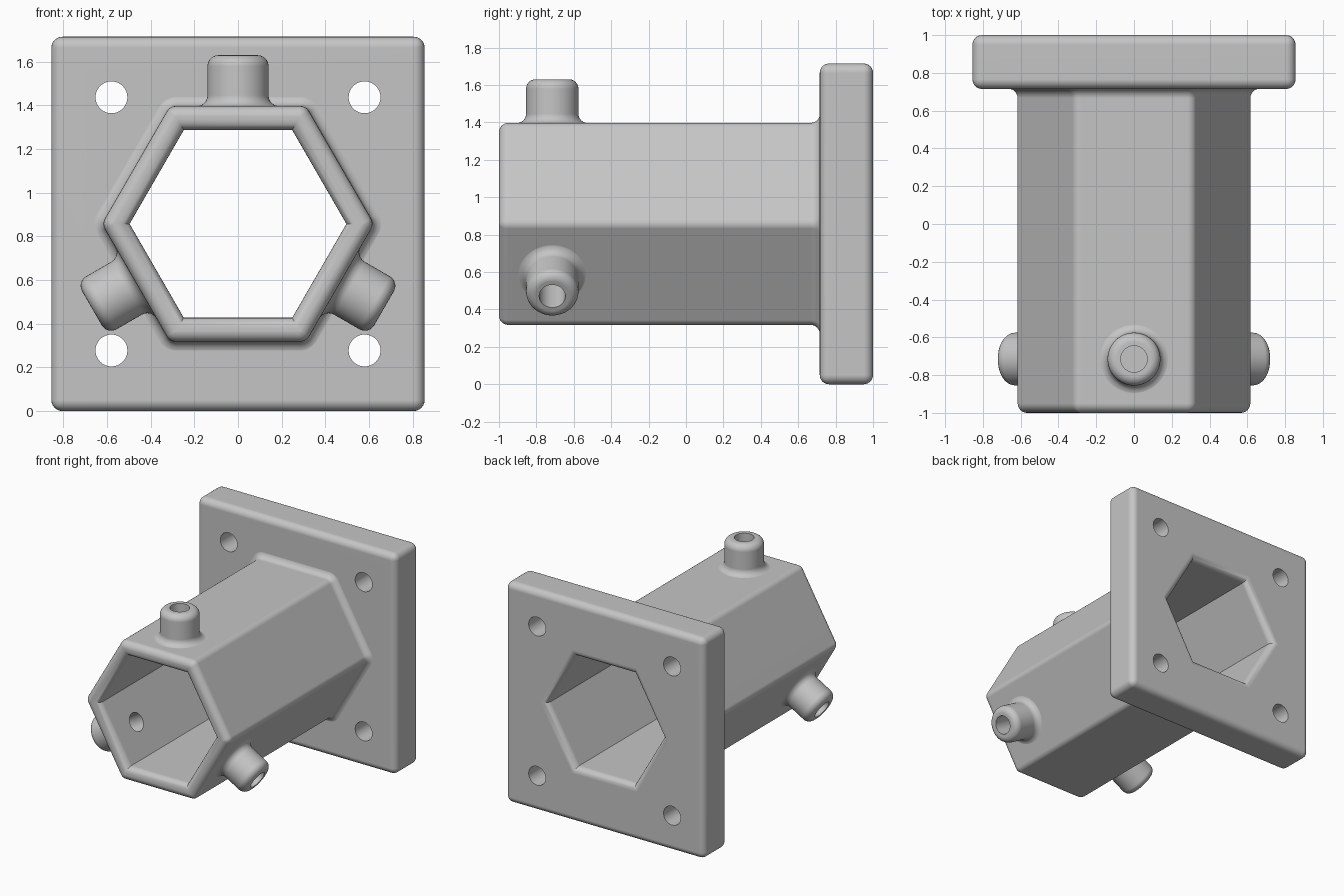
import bpy, bmesh
from math import sin, cos, pi, radians, sqrt
from mathutils import Matrix, Vector

if "Cube" in bpy.data.objects:
    bpy.data.objects.remove(bpy.data.objects["Cube"], do_unlink=True)

CZ = 0.8575        # height of the bore axis
FILLET = 0.05
STEPS = 6
BOSS_Y = -0.715
QUARTER = [radians(90) * i / STEPS for i in range(STEPS + 1)]

grey = bpy.data.materials.new("light grey")
grey.use_nodes = True
grey.diffuse_color = (0.56, 0.56, 0.56, 1)
grey.node_tree.nodes["Principled BSDF"].inputs["Base Color"].default_value = (0.56, 0.56, 0.56, 1)


def make_object(name, bm):
    bmesh.ops.recalc_face_normals(bm, faces=bm.faces)
    mesh = bpy.data.meshes.new(name)
    bm.to_mesh(mesh)
    bm.free()
    mesh.materials.append(grey)
    obj = bpy.data.objects.new(name, mesh)
    bpy.context.collection.objects.link(obj)
    return obj


def loft(name, rings):
    """Join equal-length rings of points into a capped solid."""
    bm = bmesh.new()
    loops = [[bm.verts.new(p) for p in ring] for ring in rings]
    n = len(loops[0])
    for a, b in zip(loops, loops[1:]):
        for i in range(n):
            j = (i + 1) % n
            bm.faces.new((a[i], a[j], b[j], b[i]))
    bm.faces.new(loops[0])
    bm.faces.new(loops[-1])
    return make_object(name, bm)


def hexagon(apothem, y, radius=0.0):
    """Hexagon around the bore axis, grown outwards by a corner radius."""
    points = []
    for k in range(6):
        corner = k * pi / 3
        reach = apothem * 2 / sqrt(3)
        count = STEPS if radius else 0
        for i in range(count + 1):
            a = corner + (radians(60) * i / count - radians(30) if count else 0)
            points.append((reach * cos(corner) + radius * cos(a), y,
                           CZ + reach * sin(corner) + radius * sin(a)))
    return points


def turned(name, profile, matrix, sides=48):
    """Solid of (radius, height) rings about local z."""
    return loft(name, [[matrix @ Vector((r * cos(2 * pi * i / sides), r * sin(2 * pi * i / sides), h))
                        for i in range(sides)] for r, h in profile])


# Mounting plate with rounded edges
bm = bmesh.new()
bmesh.ops.create_cube(bm, size=1, matrix=Matrix.Translation((0, 0.8575, CZ))
                      @ Matrix.Diagonal((1.71, 0.285, 1.715, 1)))
bmesh.ops.bevel(bm, geom=bm.edges[:], offset=FILLET, segments=STEPS, profile=0.5, affect='EDGES')
body = make_object("flanged_hex_socket", bm)

# Hexagonal tube: rounded rim, straight wall, fillet into the plate
rings = [hexagon(0.49, -1 + FILLET - FILLET * cos(t), max(FILLET * sin(t), 0.001)) for t in QUARTER]
rings += [hexagon(0.49, 0.716 - FILLET + FILLET * sin(t), 2 * FILLET - FILLET * cos(t)) for t in QUARTER]
rings.append(hexagon(0.49, 0.8, 2 * FILLET))
adds = [loft("hex_tube", rings)]

# Bore, flared by a rounded edge at both ends
flare = [(0.48 - FILLET * sin(t), 1 - FILLET + FILLET * cos(t)) for t in QUARTER]
outline = [(0.48, -1.1)] + [(a, -y) for a, y in flare] + [(a, y) for a, y in flare[::-1]] + [(0.48, 1.1)]
cuts = [loft("bore_cutter", [hexagon(a, y) for a, y in outline])]

# Three screw bosses with filleted feet and rounded tips
boss = [(0.19, 0.48)]
boss += [(0.19 - FILLET * sin(t), 0.589 - FILLET * cos(t)) for t in QUARTER]
boss += [(0.09 + FILLET * cos(t), 0.723 + FILLET * sin(t)) for t in QUARTER]
for side, angle in (("top", 0), ("left", 120), ("right", 240)):
    place = Matrix.Translation((0, BOSS_Y, CZ)) @ Matrix.Rotation(radians(angle), 4, 'Y')
    adds.append(turned(side + "_boss", boss, place))
    cuts.append(turned(side + "_boss_hole", [(0.07, 0.3), (0.07, 0.9)], place))

# Bolt holes in the plate corners
for x in (-0.58, 0.58):
    for z in (-0.58, 0.58):
        place = Matrix.Translation((x, 0, CZ + z)) @ Matrix.Rotation(radians(-90), 4, 'X')
        cuts.append(turned("bolt_hole", [(0.073, 0.6), (0.073, 1.1)], place))

# Merge the solids, then cut the openings
bpy.context.view_layer.objects.active = body
for operation, parts in (('UNION', adds), ('DIFFERENCE', cuts)):
    for part in parts:
        mod = body.modifiers.new(part.name, 'BOOLEAN')
        mod.operation, mod.solver, mod.object = operation, 'EXACT', part
        bpy.ops.object.modifier_apply(modifier=mod.name)
        bpy.data.objects.remove(part, do_unlink=True)

# Smooth fillets with flat broad faces
bpy.ops.object.select_all(action='DESELECT')
body.select_set(True)
bpy.ops.object.shade_smooth_by_angle(angle=radians(30))
normals = body.modifiers.new("flat_broad_faces", 'WEIGHTED_NORMAL')
normals.keep_sharp = True
